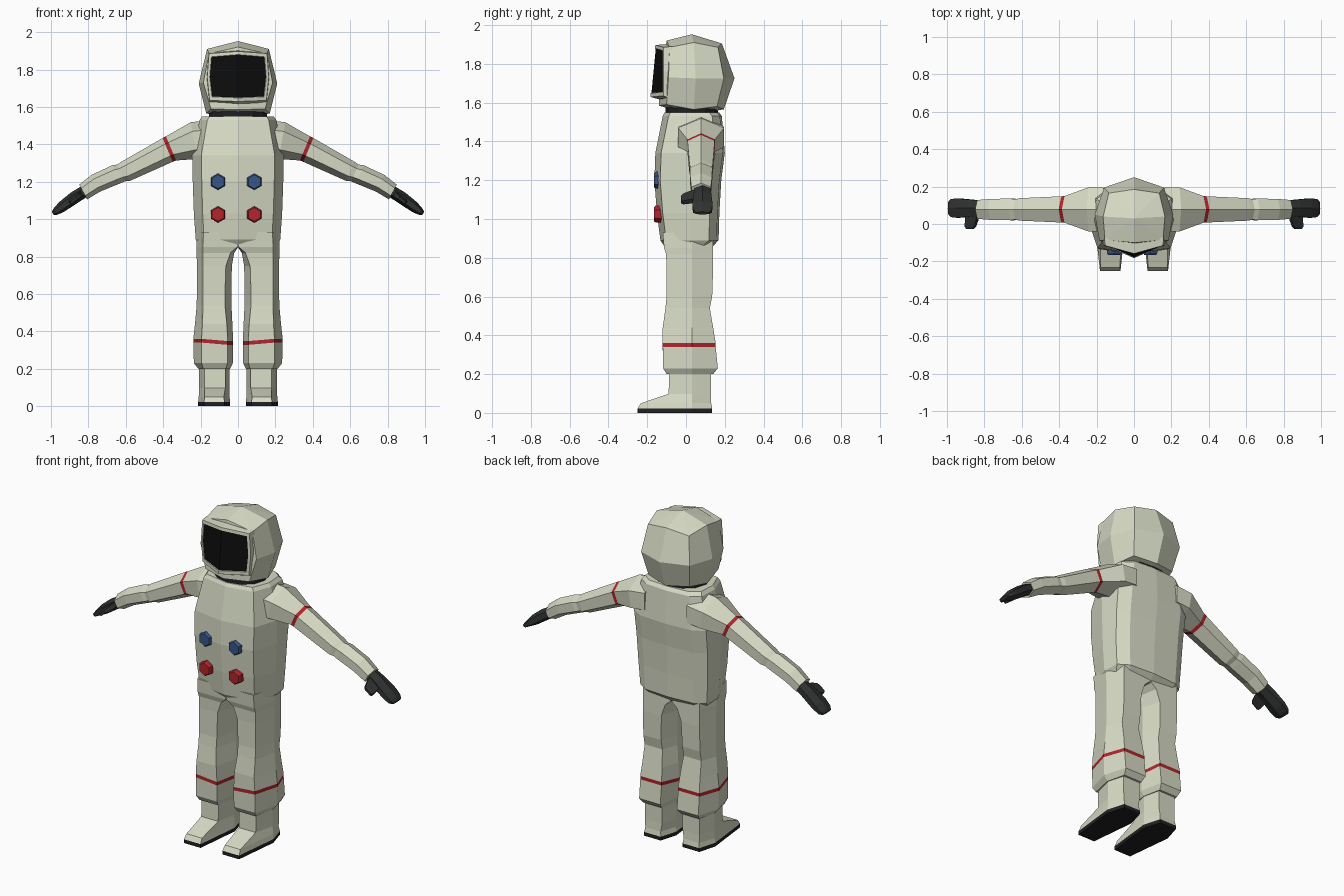
import bpy, bmesh, math
from mathutils import Vector


def material(name, rgb):
    m = bpy.data.materials.new(name)
    m.diffuse_color = (*rgb, 1)
    return m


SUIT = material("suit cream", (0.68, 0.71, 0.56))
RED = material("stripe red", (0.44, 0.018, 0.025))
BLUE = material("button blue", (0.04, 0.09, 0.24))
GLOVE = material("glove grey", (0.03, 0.032, 0.032))
BLACK = material("visor black", (0.004, 0.004, 0.004))
SOLE = material("sole charcoal", (0.014, 0.015, 0.017))


def loft(name, rings, mats, band=None, caps=True):
    """Skin a list of equal-sized point rings; band maps ring gap -> material slot."""
    bm = bmesh.new()
    vs = [[bm.verts.new(p) for p in r] for r in rings]
    n = len(rings[0])
    for k in range(len(vs) - 1):
        a, b = vs[k], vs[k + 1]
        for i in range(n):
            j = (i + 1) % n
            f = bm.faces.new((a[i], a[j], b[j], b[i]))
            f.material_index = (band or {}).get(k, 0)
    if caps:
        for k, g in ((0, 0), (-1, len(vs) - 2)):
            bm.faces.new(vs[k]).material_index = (band or {}).get(g, 0)
    bmesh.ops.recalc_face_normals(bm, faces=bm.faces[:])
    me = bpy.data.meshes.new(name)
    bm.to_mesh(me)
    bm.free()
    for m in mats:
        me.materials.append(m)
    ob = bpy.data.objects.new(name, me)
    bpy.context.collection.objects.link(ob)
    return ob


def symmetric(half):
    """Complete a half outline whose first and last points lie on x = 0."""
    return half + [(-x, y, z) for x, y, z in reversed(half[1:-1])]


# Torso: front y, back y, half width, z
torso = []
for z, f, b, w, drop in ((1.55, -0.11, 0.17, 0.19, 0), (1.53, -0.12, 0.185, 0.205, 0),
                         (1.34, -0.158, 0.2, 0.245, 0), (1.2, -0.163, 0.182, 0.242, 0),
                         (1.03, -0.15, 0.172, 0.236, 0), (0.89, -0.132, 0.168, 0.226, 0),
                         (0.85, -0.105, 0.13, 0.2, 0)):
    torso.append(symmetric([(0, f, z), (w * 0.8, f + 0.03, z), (w, 0.02, z),
                            (w * 0.97, b - 0.05, z), (w * 0.7, b - 0.01, z), (0, b, z)]))
loft("torso", torso, [SUIT])

# Dark neck seal
loft("neck_seal", [[(0.155 * math.cos(a), 0.03 + 0.135 * math.sin(a), z)
                    for a in (math.tau * i / 12 for i in range(12))]
                   for z in (1.5, 1.575)], [SOLE])

# Helmet: rounded 8-sided shell
helmet = [
    symmetric([(0, -0.03, 1.55), (0.06, -0.01, 1.55), (0.08, 0.04, 1.55),
               (0.06, 0.08, 1.55), (0, 0.1, 1.55)]),
    symmetric([(0, -0.14, 1.585), (0.145, -0.1, 1.59), (0.17, 0.04, 1.565),
               (0.135, 0.16, 1.58), (0, 0.195, 1.565)]),
    symmetric([(0, -0.13, 1.73), (0.185, -0.09, 1.73), (0.21, 0.05, 1.725),
               (0.16, 0.195, 1.725), (0, 0.25, 1.725)]),
    symmetric([(0, -0.1, 1.92), (0.155, -0.085, 1.885), (0.165, 0.04, 1.91),
               (0.135, 0.165, 1.885), (0, 0.185, 1.905)]),
    [(0, 0.03, 1.952)] * 8]
helm = loft("helmet", helmet, [SUIT], caps=False)
bm = bmesh.new()
bm.from_mesh(helm.data)
bmesh.ops.remove_doubles(bm, verts=bm.verts[:], dist=0.001)
bmesh.ops.holes_fill(bm, edges=[e for e in bm.edges if e.is_boundary])
bmesh.ops.recalc_face_normals(bm, faces=bm.faces[:])
bm.to_mesh(helm.data)
bm.free()


# Visor frame and recessed two-panel black visor
def visor_ring(w, top, bottom, yt, yb, side):
    zm = (top + bottom) / 2
    return symmetric([(0, yt, top + 0.012), (w * 0.97, side, top), (w * 1.03, side, zm),
                      (w * 0.95, side, bottom), (0, yb, bottom - 0.006)])


outer = visor_ring(0.16, 1.885, 1.635, -0.158, -0.183, -0.115)
inner = visor_ring(0.147, 1.868, 1.654, -0.16, -0.183, -0.12)
sunk = visor_ring(0.145, 1.866, 1.656, -0.156, -0.178, -0.116)
back = visor_ring(0.163, 1.89, 1.615, -0.09, -0.11, -0.07)
loft("visor_frame", [back, outer, inner, sunk], [SUIT], caps=False)
me = bpy.data.meshes.new("visor")
me.from_pydata(sunk, [], [(0, 4, 3, 2, 1), (0, 7, 6, 5, 4)])
me.materials.append(BLACK)
bpy.context.collection.objects.link(bpy.data.objects.new("visor", me))

# Chest buttons, hexagonal
for z, mat, label in ((1.2, BLUE, "blue"), (1.025, RED, "red")):
    for x in (-0.107, 0.087):
        loft(label + "_chest_button",
             [[(x + r * math.sin(i * math.pi / 3), y, z + r * math.cos(i * math.pi / 3))
               for i in range(6)] for y, r in ((-0.11, 0.044), (-0.155, 0.044), (-0.165, 0.037))],
             [mat])


# Legs and boots: hexagonal sections
def leg_ring(s, z, xo, xi, yf, yb, fo, fi, tilt=0.0, ym=0.03):
    return [(s * xo, ym, z), (s * fo, yf, z), (s * fi, yf, z - tilt),
            (s * xi, ym, z - tilt), (s * fi, yb, z), (s * fo, yb, z)]


def arm_ring(s, x, z, h, w, deg, y=0.078):
    u = Vector((math.sin(math.radians(deg)), 0, math.cos(math.radians(deg))))
    return [(s * (x + u.x * h * a), y + w * b, z + u.z * h * a)
            for a, b in ((1, 0), (0.5, 1), (-0.5, 1), (-1, 0), (-0.5, -1), (0.5, -1))]


for s, side in ((1, "left"), (-1, "right")):
    leg = [leg_ring(s, *p) for p in (
        (0.93, 0.222, 0.0, -0.12, 0.14, 0.185, 0.0),
        (0.85, 0.222, 0.0, -0.113, 0.14, 0.187, 0.005),
        (0.82, 0.221, 0.02, -0.103, 0.14, 0.187, 0.04),
        (0.75, 0.22, 0.033, -0.1, 0.14, 0.187, 0.065),
        (0.6, 0.22, 0.035, -0.1, 0.135, 0.187, 0.07),
        (0.54, 0.221, 0.035, -0.106, 0.123, 0.187, 0.07),
        (0.44, 0.23, 0.03, -0.12, 0.14, 0.19, 0.06),
        (0.36, 0.239, 0.026, -0.12, 0.153, 0.195, 0.055, 0.012),
        (0.34, 0.239, 0.026, -0.12, 0.153, 0.195, 0.055, 0.012),
        (0.23, 0.236, 0.028, -0.118, 0.164, 0.195, 0.055),
        (0.2, 0.212, 0.042, -0.1, 0.14, 0.185, 0.065))]
    loft(side + "_leg", leg, [SUIT, RED], {7: 1})

    boot = [leg_ring(s, *p) for p in (
        (0.0, 0.213, 0.042, -0.25, 0.135, 0.182, 0.072),
        (0.022, 0.213, 0.042, -0.25, 0.135, 0.182, 0.072),
        (0.05, 0.21, 0.045, -0.232, 0.13, 0.178, 0.076),
        (0.098, 0.208, 0.045, -0.09, 0.128, 0.18, 0.068),
        (0.23, 0.208, 0.045, -0.085, 0.128, 0.18, 0.068))]
    # sole colour goes on the lowest gap and its cap
    loft(side + "_boot", boot, [SUIT, SOLE], {0: 1, 3: 0})

    # Arm with shoulder flare, red band and elbow crease
    arm = [arm_ring(s, *p) for p in (
        (0.14, 1.43, 0.1, 0.115, 0), (0.235, 1.42, 0.1, 0.118, 10),
        (0.358, 1.378, 0.07, 0.071, 23), (0.376, 1.370, 0.069, 0.07, 23),
        (0.6, 1.256, 0.056, 0.06, 24), (0.625, 1.247, 0.049, 0.054, 24),
        (0.65, 1.24, 0.053, 0.058, 24), (0.76, 1.192, 0.05, 0.056, 26),
        (0.828, 1.145, 0.045, 0.05, 28))]
    loft(side + "_arm", arm, [SUIT, RED], {2: 1})

    # Glove: flat mitten and thumb
    hand = [arm_ring(s, *p, 36, 0.085) for p in (
        (0.815, 1.152, 0.032, 0.04), (0.875, 1.115, 0.033, 0.046),
        (0.94, 1.067, 0.029, 0.052), (0.975, 1.04, 0.02, 0.048),
        (0.99, 1.03, 0.01, 0.034))]
    loft(side + "_glove", hand, [GLOVE])
    thumb = []
    for y, cx, cz, r in ((0.07, 0.865, 1.122, 0.034), (0.02, 0.868, 1.112, 0.033),
                         (-0.015, 0.875, 1.103, 0.028), (-0.027, 0.877, 1.1, 0.018)):
        thumb.append([(s * (cx + dx * r), y, cz + dz * r) for dx, dz in
                      ((1.1, -0.35), (0.7, -1.0), (-1.1, 0.35), (-0.7, 1.0))])
    loft(side + "_thumb", thumb, [GLOVE])
